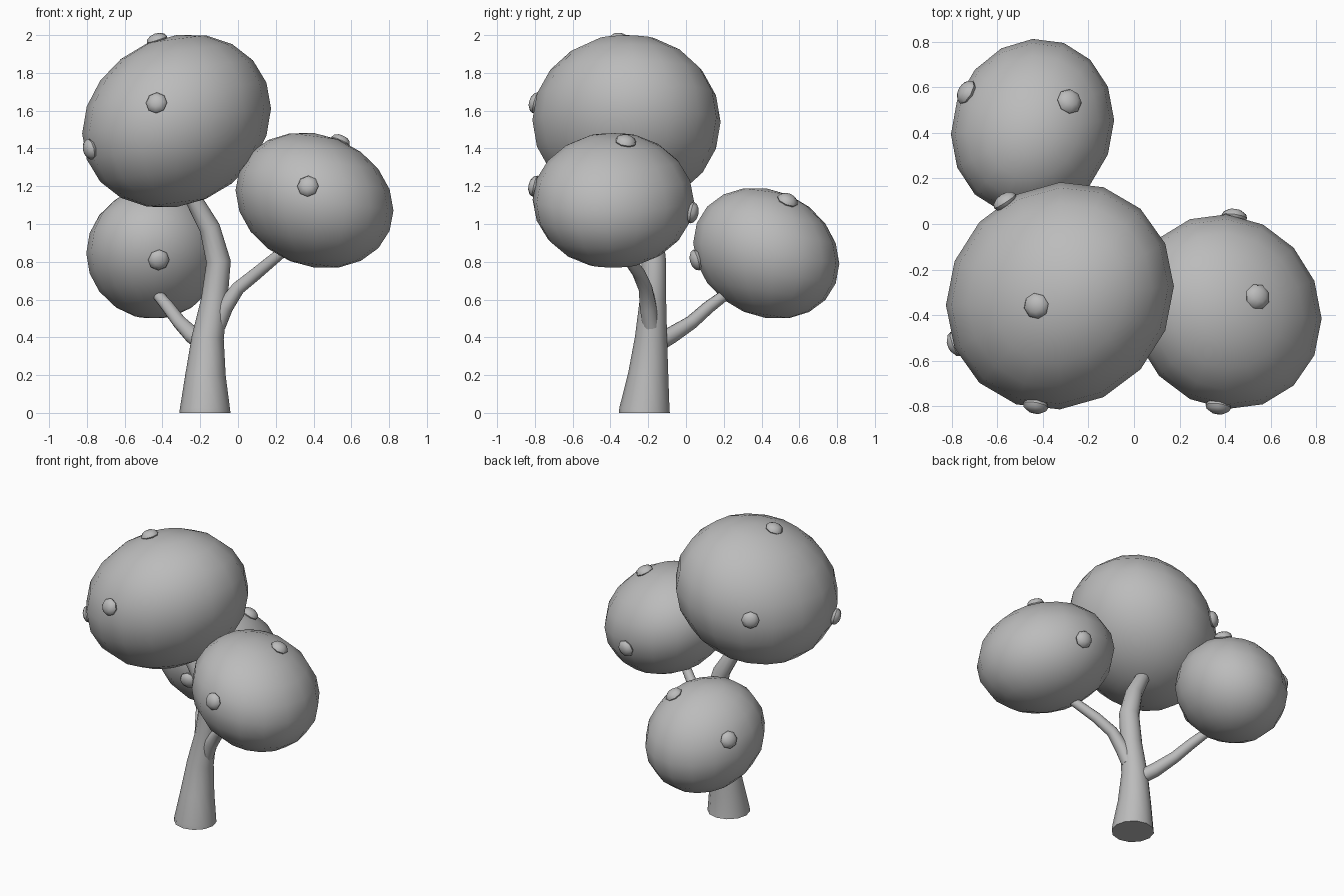
import bpy
import math
from mathutils import Matrix, Vector

if "Cube" in bpy.data.objects:
    bpy.data.objects.remove(bpy.data.objects["Cube"])

grey = bpy.data.materials.new("plain grey")
grey.use_nodes = True
grey.diffuse_color = (0.5, 0.5, 0.5, 1)
grey.node_tree.nodes["Principled BSDF"].inputs["Base Color"].default_value = (0.5, 0.5, 0.5, 1)


def finish(obj, name):
    obj.name = name
    obj.data.materials.clear()
    obj.data.materials.append(grey)
    bpy.ops.object.shade_smooth_by_angle(angle=math.radians(45))
    return obj


def tube(name, points):
    """Tapered round limb through (x, y, z, radius) points."""
    curve = bpy.data.curves.new(name, 'CURVE')
    curve.dimensions = '3D'
    curve.bevel_depth = 1
    curve.bevel_resolution = 4
    curve.use_fill_caps = True
    spline = curve.splines.new('POLY')
    spline.points.add(len(points) - 1)
    for p, (x, y, z, r) in zip(spline.points, points):
        p.co = (x, y, z, 1)
        p.radius = r
    obj = bpy.data.objects.new(name, curve)
    bpy.context.collection.objects.link(obj)
    bpy.ops.object.select_all(action='DESELECT')
    obj.select_set(True)
    bpy.context.view_layer.objects.active = obj
    bpy.ops.object.convert(target='MESH')
    finish(bpy.context.object, name)


def tilted_ellipsoid(extent, lean):
    """Matrix turning a unit sphere into an ellipsoid of given half extents and lean."""
    xy, xz, yz = lean
    b = math.sqrt(1 - xy * xy)
    c = (yz - xy * xz) / b
    d = math.sqrt(1 - xz * xz - c * c)
    shape = Matrix(((1, 0, 0), (xy, b, 0), (xz, c, d)))
    return Matrix.Diagonal(Vector(extent)) @ shape


def crown(name, centre, extent, lean, knobs):
    """Leaf ball with flattened knobs sitting on its surface."""
    centre = Vector(centre)
    shape = tilted_ellipsoid(extent, lean)
    bpy.ops.mesh.primitive_uv_sphere_add(segments=16, ring_count=10)
    ball = bpy.context.object
    ball.data.transform(shape.to_4x4())
    ball.location = centre
    finish(ball, name)
    inverse = shape.inverted()
    for i, target in enumerate(knobs):
        unit = (inverse @ (Vector(target) - centre)).normalized()
        normal = (inverse.transposed() @ unit).normalized()
        bpy.ops.mesh.primitive_uv_sphere_add(segments=8, ring_count=6)
        knob = bpy.context.object
        knob.data.transform(Matrix.Diagonal((0.057, 0.057, 0.034, 1)))
        knob.location = centre + shape @ unit
        knob.rotation_euler = normal.to_track_quat('Z', 'Y').to_euler()
        finish(knob, f"{name}_knob_{i + 1}")


# Trunk and branches
tube("trunk", [
    (-.175, -.22, 0, .135), (-.175, -.22, .02, .133), (-.172, -.2, .2, .107),
    (-.16, -.185, .4, .085), (-.125, -.175, .6, .07), (-.103, -.17, .8, .065),
    (-.15, -.18, .98, .055), (-.235, -.2, 1.13, .045), (-.28, -.22, 1.2, .04)])
tube("left_branch", [
    (-.11, -.185, .46, .045), (-.07, -.2, .56, .045), (0, -.215, .66, .037),
    (.1, -.25, .74, .034), (.22, -.32, .84, .03), (.29, -.35, .92, .028)])
tube("back_branch", [
    (-.17, -.16, .36, .045), (-.24, -.08, .41, .045), (-.31, .03, .48, .037),
    (-.37, .12, .56, .034), (-.42, .2, .62, .03)])

# Leaf balls
crown("top_crown", (-.325, -.315, 1.545), (.5, .5, .46), (.083, .144, 0),
      [(-.43, -.79, 1.64), (-.43, -.36, 1.98), (-.77, -.52, 1.4), (-.56, .09, 1.55)])
crown("left_crown", (.405, -.385, 1.125), (.418, .428, .36), (-.07, -.15, 0),
      [(.37, -.8, 1.2), (.54, -.32, 1.43), (.44, .03, 1.06)])
crown("back_crown", (-.445, .425, .845), (.358, .388, .348), (.08, 0, -.16),
      [(-.42, .06, .81), (-.28, .54, 1.13), (-.72, .57, .94)])
